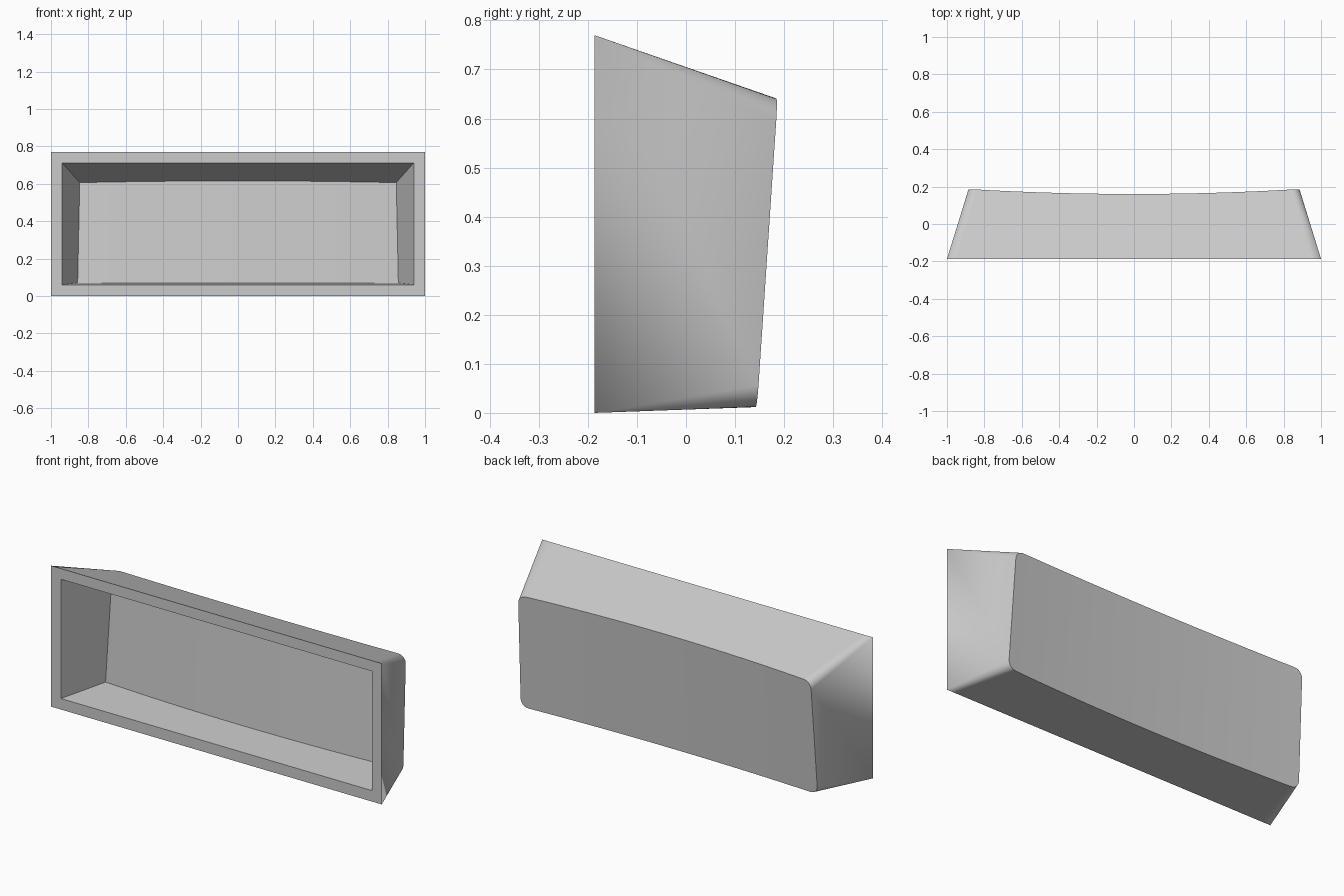
import bpy, bmesh, math

cube = bpy.data.objects.get("Cube")
if cube:
    bpy.data.objects.remove(cube)

FRONT = -0.187   # plane of the open rim
DISH = 0.027     # hollow of the curved back
STEPS = 24       # columns across the flat part
ARC = 8          # columns around each rounded corner


def columns(half, r):
    """Pairs (x, corner drop) across the back; a zero radius gives square corners."""
    cols = [(-half + 2 * half * i / STEPS, 0) for i in range(STEPS + 1)]
    if r:
        flat = half - r
        cols = [(-flat + 2 * flat * i / STEPS, 0) for i in range(STEPS + 1)]
        arc = [(flat + r * math.sin(a), r * (1 - math.cos(a)))
               for a in (math.pi / 2 * i / ARC for i in range(1, ARC + 1))]
        cols = [(-x, d) for x, d in reversed(arc)] + cols + arc
    return cols


def shell(bm, half_front, low, high, half_back, r, depth, flip):
    """Tapered box with an open front and a dished back; returns its front rows."""
    def make_row(start, slope, sign):
        front, back = [], []
        for x, drop in columns(half_back, r):
            u = x / half_back
            z = start
            for _ in range(4):
                y = 0.144 - depth + 0.067 * z - DISH * (1 - u * u)
                z = start + slope * (y - FRONT) + sign * drop
            side_y = 0.144 - depth + 0.067 * z
            width = half_front - 0.309 * (side_y - FRONT)
            corner = drop > 0 or abs(u) > 0.999
            fx = math.copysign(half_front, u) if corner else u * half_front
            front.append(bm.verts.new((fx, FRONT, start)))
            back.append(bm.verts.new((u * width, y, z)))
        return front, back

    top_f, top_b = make_row(high, -0.348, -1)
    bot_f, bot_b = make_row(low, 0.036, 1)

    def face(*verts):
        bm.faces.new(verts[::-1] if flip else verts)

    for i in range(len(top_f) - 1):
        j = i + 1
        face(top_f[i], top_f[j], top_b[j], top_b[i])
        face(bot_f[j], bot_f[i], bot_b[i], bot_b[j])
        face(top_b[i], top_b[j], bot_b[j], bot_b[i])
    # Side walls
    face(bot_f[0], top_f[0], top_b[0], bot_b[0])
    face(top_f[-1], bot_f[-1], bot_b[-1], top_b[-1])


bm = bmesh.new()
shell(bm, 1.0, 0.0, 0.77, 0.885, 0.045, 0.0, False)     # outer wall
shell(bm, 0.94, 0.06, 0.712, 0.845, 0.0, 0.068, True)   # inner cavity

# Flat rim joining the two walls
outer = [bm.verts.new((x, FRONT, z)) for x, z in ((-1, 0), (1, 0), (1, 0.77), (-1, 0.77))]
inner = [bm.verts.new((x, FRONT, z)) for x, z in
         ((-0.94, 0.06), (0.94, 0.06), (0.94, 0.712), (-0.94, 0.712))]
for i in range(4):
    j = (i + 1) % 4
    bm.faces.new((outer[i], outer[j], inner[j], inner[i]))

bmesh.ops.remove_doubles(bm, verts=bm.verts, dist=0.0001)
bmesh.ops.recalc_face_normals(bm, faces=bm.faces)
mesh = bpy.data.meshes.new("hollow_cap")
bm.to_mesh(mesh)
bm.free()

cap = bpy.data.objects.new("hollow_cap", mesh)
bpy.context.collection.objects.link(cap)

# Plain grey plastic
grey = bpy.data.materials.new("light_grey")
grey.use_nodes = True
colour = (0.6, 0.6, 0.6, 1)
grey.diffuse_color = colour
grey.node_tree.nodes["Principled BSDF"].inputs["Base Color"].default_value = colour
mesh.materials.append(grey)

bpy.ops.object.select_all(action='DESELECT')
cap.select_set(True)
bpy.context.view_layer.objects.active = cap
bpy.ops.object.shade_smooth_by_angle(angle=math.radians(30))
